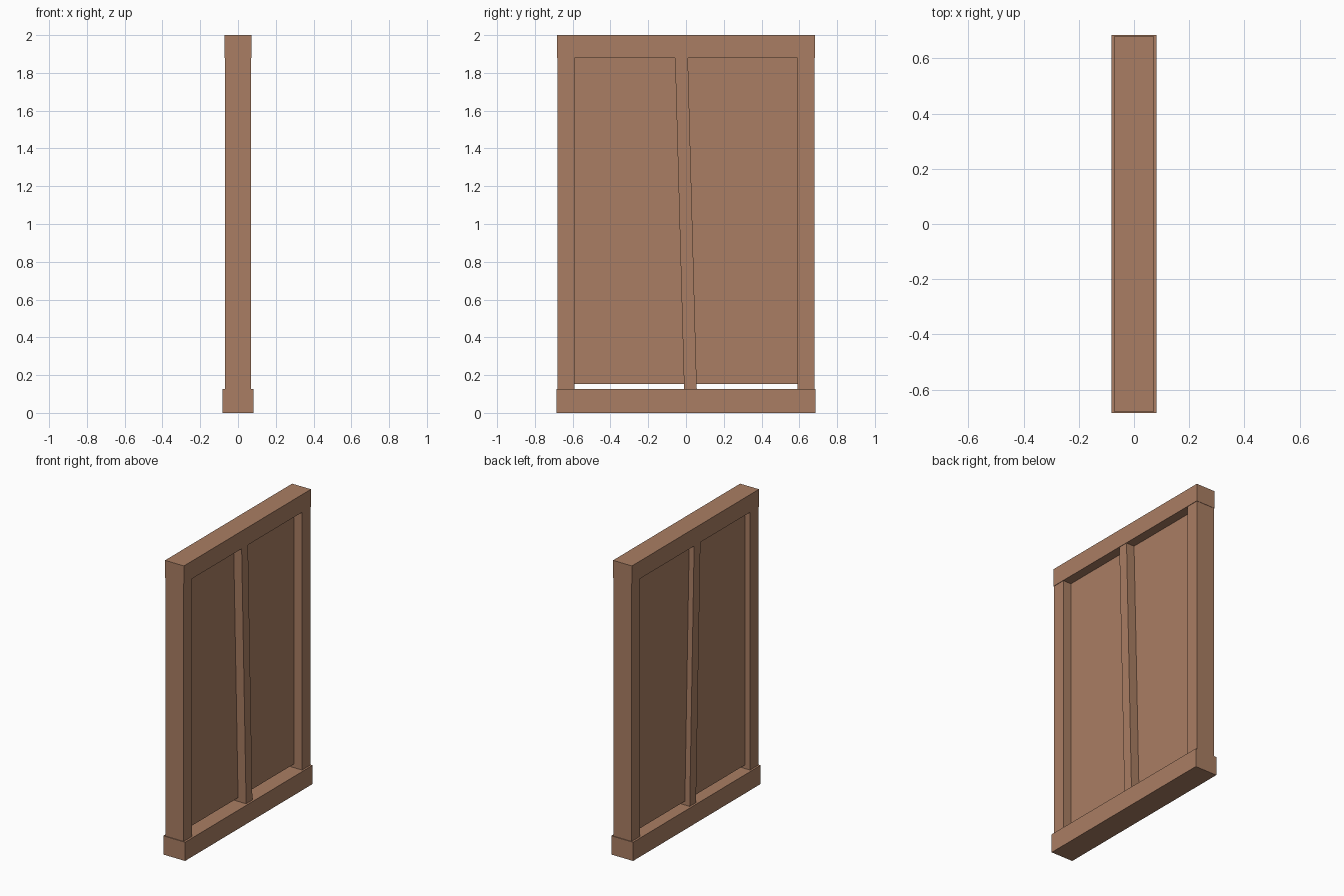
import bpy

if "Cube" in bpy.data.objects:
    bpy.data.objects.remove(bpy.data.objects["Cube"])

wood = bpy.data.materials.new("brown wood")
wood.diffuse_color = (0.40, 0.208, 0.125, 1)
wood.use_nodes = True
wood.node_tree.nodes["Principled BSDF"].inputs["Base Color"].default_value = wood.diffuse_color


def beam(name, x, y_bottom, y_top, z):
    """Box whose y range may shift between its bottom and top ends."""
    verts = [(px, py, pz)
             for pz, ys in zip(z, (y_bottom, y_top))
             for px, py in ((x[0], ys[0]), (x[1], ys[0]), (x[1], ys[1]), (x[0], ys[1]))]
    faces = [(3, 2, 1, 0), (4, 5, 6, 7)]
    faces += [(i, (i + 1) % 4, (i + 1) % 4 + 4, i + 4) for i in range(4)]
    mesh = bpy.data.meshes.new(name)
    mesh.from_pydata(verts, [], faces)
    mesh.materials.append(wood)
    obj = bpy.data.objects.new(name, mesh)
    bpy.context.collection.objects.link(obj)
    return obj


DEPTH = (-0.068, 0.068)
BASE_TOP, LINTEL_BOTTOM = 0.127, 1.88

# Sill and lintel
beam("bottom_sill", (-0.082, 0.082), (-0.685, 0.685), (-0.685, 0.685), (0, BASE_TOP))
beam("top_lintel", (-0.071, 0.071), (-0.682, 0.682), (-0.682, 0.682), (LINTEL_BOTTOM, 2.0))

# Side posts
for name, ys in (("left_post", (-0.68, -0.59)), ("right_post", (0.59, 0.68))):
    beam(name, DEPTH, ys, ys, (BASE_TOP, LINTEL_BOTTOM))

# Slightly leaning middle post
beam("leaning_middle_post", DEPTH, (-0.01, 0.057), (-0.058, 0.01), (BASE_TOP, LINTEL_BOTTOM))

# Infill panel, stopping short of the sill and set off-centre
beam("infill_panel", (-0.031, 0.008), (-0.6, 0.6), (-0.6, 0.6), (0.152, LINTEL_BOTTOM + 0.01))
